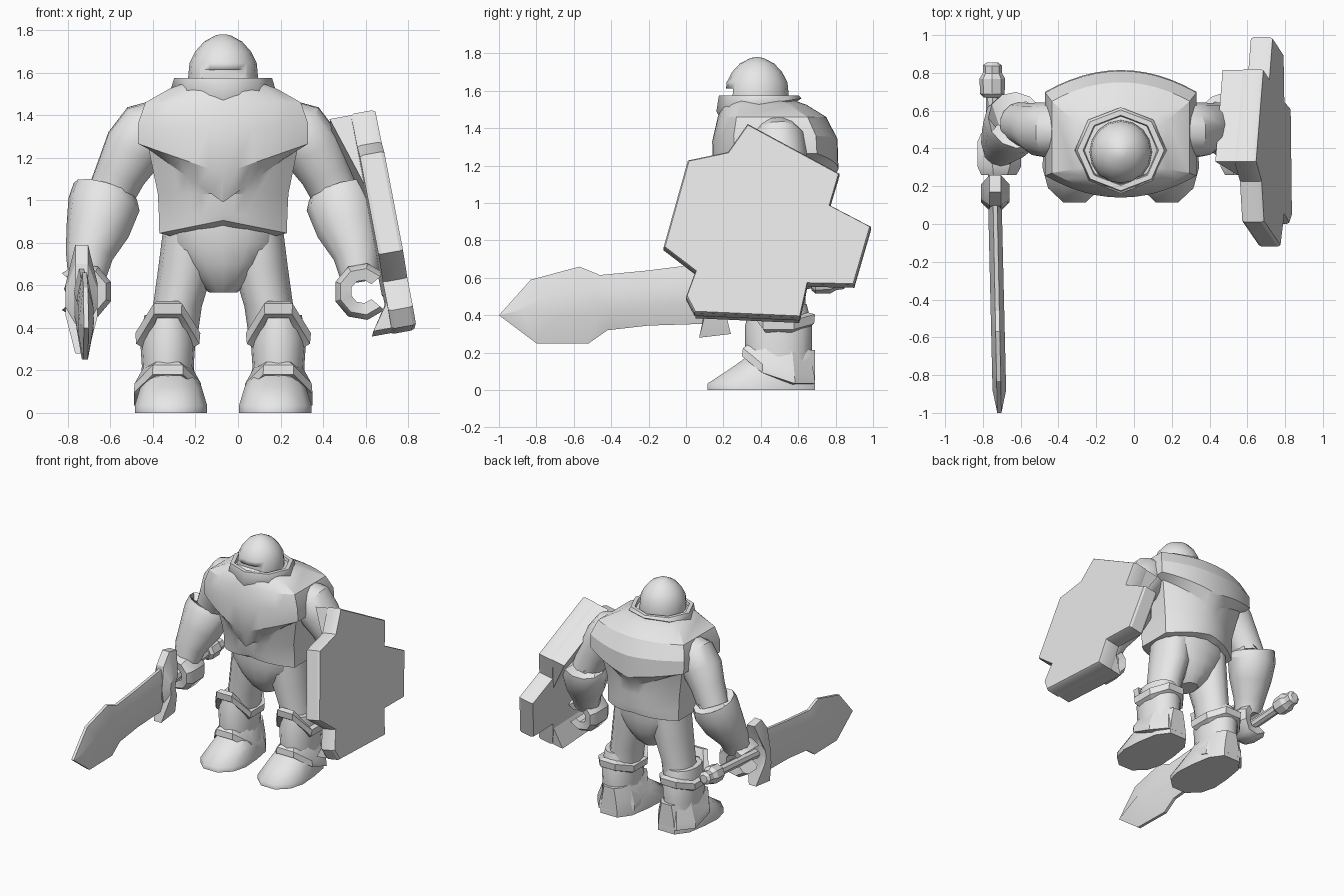
import bpy, bmesh, math
from mathutils import Vector

if "Cube" in bpy.data.objects:
    bpy.data.objects.remove(bpy.data.objects["Cube"])

CX = -0.07  # body symmetry line
grey = bpy.data.materials.new("plain_grey")
grey.diffuse_color = (0.8, 0.8, 0.8, 1)
grey.use_nodes = True
grey.node_tree.nodes["Principled BSDF"].inputs["Base Color"].default_value = grey.diffuse_color


def loft(name, rings, angle=35, closed=False):
    """Skin a list of equal-length point rings; cap the ends unless closed."""
    bm = bmesh.new()
    vs = [[bm.verts.new(p) for p in r] for r in rings]
    n = len(vs[0])
    count = len(vs) if closed else len(vs) - 1
    for k in range(count):
        a, b = vs[k], vs[(k + 1) % len(vs)]
        for i in range(n):
            j = (i + 1) % n
            bm.faces.new((a[i], a[j], b[j], b[i]))
    if not closed:
        bm.faces.new(vs[0][::-1])
        bm.faces.new(vs[-1])
    bmesh.ops.recalc_face_normals(bm, faces=bm.faces)
    me = bpy.data.meshes.new(name)
    bm.to_mesh(me)
    bm.free()
    me.materials.append(grey)
    ob = bpy.data.objects.new(name, me)
    bpy.context.collection.objects.link(ob)
    bpy.ops.object.select_all(action='DESELECT')
    ob.select_set(True)
    bpy.context.view_layer.objects.active = ob
    bpy.ops.object.shade_smooth_by_angle(angle=math.radians(angle))
    return ob


def ring(cx, cy, z, rx, ry, n=16, e=2.0, lift=None, turn=0.0):
    """Horizontal superellipse ring; lift(front, side) shifts height."""
    pts = []
    for i in range(n):
        t = 2 * math.pi * (i + turn) / n
        c, s = math.cos(t), math.sin(t)
        x = math.copysign(abs(c) ** (2 / e), c)
        y = math.copysign(abs(s) ** (2 / e), s)
        pts.append(Vector((cx + rx * x, cy + ry * y, z + (lift(-s, c) if lift else 0))))
    return pts


def lens(cy, z, w, side, depth, drop, n=12):
    """Ring of two bowed halves (front and back) with flat sides."""
    pts = []
    for sgn, k in ((-1, 1), (1, .6)):
        for i in range(n + 1):
            u = -sgn * (2 * i / n - 1) * -1
            u = -u if sgn > 0 else u
            u = (2 * i / n - 1) * (1 if sgn < 0 else -1)
            y = side + (depth - side) * (1 - u * u)
            pts.append(Vector((CX + w * u, cy + sgn * y, z - drop * k * (1 - abs(u)))))
    return pts


def tube(name, path, n=12, angle=35):
    """Round tube through (x, y, z, radius) stations."""
    P = [Vector(p[:3]) for p in path]
    rings = []
    for k, p in enumerate(P):
        d = (P[min(k + 1, len(P) - 1)] - P[max(k - 1, 0)]).normalized()
        u = d.cross(Vector((1, 0.01, 0.02))).normalized()
        v = d.cross(u)
        rings.append([p + path[k][3] * (u * math.cos(2 * math.pi * i / n) +
                     v * math.sin(2 * math.pi * i / n)) for i in range(n)])
    return loft(name, rings, angle)


def slab(name, outline, stations, mid, slope=0.0, skew=0.0, angle=20):
    """Side outline (y, z) swept across x; stations are (x, y scale, z scale)."""
    rings = []
    for x, sy, sz in stations:
        r = []
        for y, z in outline:
            zc = mid[1] + slope * (y - mid[0])
            r.append((x + skew * (y - mid[0]), mid[0] + (y - mid[0]) * sy, zc + (z - zc) * sz))
        rings.append(r)
    return loft(name, rings, angle)


# Torso armour: belt, waist, pointed chest plate and shoulders
layers = [(.49, .83, .24, .10, .20, -.04), (.49, .845, .30, .13, .26, -.06), (.49, .93, .302, .13, .27, 0),
          (.48, 1.03, .307, .14, .275, 0), (.48, 1.24, .35, .17, .285, .25), (.48, 1.265, .40, .22, .335, .14),
          (.475, 1.36, .40, .22, .335, .03), (.46, 1.46, .365, .19, .29, 0), (.42, 1.525, .25, .13, .225, 0),
          (.39, 1.555, .17, .09, .17, 0)]
loft("torso_armour", [lens(*l) for l in layers], 24)

# Pelvis
loft("pelvis", [ring(CX, .49, z, rx, ry, 16, 2.2) for z, rx, ry in
                [(.88, .28, .22), (.80, .275, .215), (.70, .20, .19), (.62, .125, .15), (.565, .065, .09)]])

# Open octagonal collar, lower at the front
col = [(1.48, .205, -.055), (1.525, .245, -.035), (1.575, .23, 0), (1.575, .20, 0), (1.50, .18, 0)]
loft("collar", [ring(CX, .39, z, r, r * .93, 8, 2, lambda f, s, k=k: k * f)
                for z, r, k in col], 50, closed=True)

# Helmet with a cut eye slot
helmet = loft("helmet", [ring(CX, .38, z, r, r * 1.03, 16) for z, r in
              [(1.48, .16), (1.57, .165), (1.645, .158), (1.70, .13), (1.745, .09), (1.775, .035), (1.78, .01)]], 40)
slot = loft("slot_cutter", [[(x, y, z) for y, z in
            [(.15, 1.575), (.25, 1.575), (.25, 1.612), (.15, 1.612)]] for x in (CX - .1, CX + .1)])
slot.hide_render = True
slot.hide_viewport = True
cut = helmet.modifiers.new("slot", 'BOOLEAN')
cut.object = slot
cut.solver = 'EXACT'

# Limbs on both sides
for s, side in ((-1, "right"), (1, "left")):
    def X(off):
        return CX + s * off

    # Thigh
    loft(side + "_thigh", [ring(X(o), .5, z, rx, ry, 12) for o, z, rx, ry in
         [(.16, .84, .125, .17), (.175, .68, .13, .165), (.215, .5, .115, .14), (.235, .36, .115, .14)]], 50)
    # Flared boot cuff with a raised knee flap
    flap = lambda f, sd: .14 if f > .8 else (.03 if f < -.8 else 0)
    cuff = [(.305, .125, .17), (.325, .16, .205), (.375, .165, .21), (.385, .13, .17), (.33, .105, .14)]
    loft(side + "_boot_cuff", [ring(X(.26), .495, z, rx, ry, 8, 2.1, flap, .5)
         for z, rx, ry in cuff], 25, closed=True)
    # Boot shaft
    loft(side + "_boot_shaft", [ring(X(.26), .495, z, rx, ry, 16, 2.1) for z, rx, ry in
         [(.46, .11, .15), (.34, .13, .18), (.22, .122, .178), (.10, .13, .175)]], 40)
    # Ankle skirt arched over the instep
    arch = lambda k: (lambda f, sd: k * (1 if f > .8 else .4 if f > 0 else 0))
    skirt = [(.24, .118, .17, 0), (.19, .125, .18, .05), (.08, .168, .205, .145),
             (.035, .172, .21, .145), (.03, .13, .17, .145)]
    loft(side + "_ankle_skirt", [ring(X(.26), .495, z, rx, ry, 8, 2.2, arch(k), .5)
         for z, rx, ry, k in skirt], 25)
    # Foot tapering to the toe
    half = [(.69, .07), (.60, .135), (.45, .16), (.30, .17), (.19, .14), (.115, .06)]
    base = [(X(.245 + w), y) for y, w in half] + [(X(.245 - w), y) for y, w in half[::-1]]
    foot = []
    for z, k, front in [(0, 1, 0), (.035, 1, 0), (.12, .85, .13), (.215, .6, .26)]:
        foot.append([(X(.245) + (x - X(.245)) * k,
                      .69 - (.69 - y) * (.575 - front) / .575, z) for x, y in base])
    loft(side + "_foot", foot, 50)
    # Arm
    tube(side + "_upper_arm", [(X(.28), .49, 1.36, .12), (X(.355), .495, 1.325, .148), (X(.42), .50, 1.24, .145),
                               (X(.48), .52, 1.13, .122), (X(.54), .535, 1.0, .11)], 14)
    # Gauntlet
    tube(side + "_gauntlet", [(X(.545), .545, 1.03, .115), (X(.553), .55, 1.04, .155), (X(.56), .53, .98, .17),
                              (X(.59), .48, .86, .15), (X(.63), .42, .74, .112), (X(.64), .39, .64, .09)], 12, 30)
    # Curled hand
    curl = []
    for deg in range(40, 321, 40):
        t = math.radians(deg)
        c, n = math.cos(t), math.sin(t)
        w = .11 if deg < 230 else .085
        curl.append([(X(.655 + r * c), .37 + y, .57 + r * 1.0 * n)
                     for r, y in [(.055, -w * .9), (.11, -w), (.135, -w * .6), (.135, w * .6), (.11, w), (.055, w * .9)]])
    loft(side + "_hand", curl, 35)

# Sword
SX = -.735
blade = [(-1, .40), (-.83, .59), (-.57, .66), (-.46, .615), (-.2, .64), (.12, .68),
         (.12, .355), (-.2, .345), (-.42, .32), (-.52, .25), (-.80, .25)]
slab("blade", blade, [(SX - .03, .85, .35), (SX - .005, 1, 1), (SX + .017, 1, 1), (SX + .042, .85, .35)],
     (-.2, .49), .06, -.02)
guard = [(.07, .28), (.24, .30), (.21, .42), (.20, .53), (.22, .66), (.26, .77), (.17, .79), (.10, .70), (.08, .53), (.10, .42)]
slab("guard", guard, [(SX - .075, .5, .3), (SX - .03, 1, 1), (SX + .03, 1, 1), (SX + .075, .5, .3)], (.16, .53))
tube("handle", [(SX, .15, .53, .035), (SX - .01, .45, .56, .035), (SX - .015, .70, .58, .035)], 8)
tube("pommel", [(SX - .015, .67, .58, .045), (SX - .015, .69, .58, .065), (SX - .015, .77, .585, .068),
                (SX - .015, .80, .585, .05), (SX - .015, .84, .59, .05), (SX - .015, .855, .59, .03)], 8, 25)


# Shield: cross-shaped leaning plate with thick inward ends
def lean(y, z, depth):
    return (.915 - .185 * z - .02 * y - depth, y, z - .18 * depth)


cross = [(-.12, .765), (.01, 1.23), (.225, 1.275), (.33, 1.425), (.82, 1.16), (.77, .99), (.99, .875),
         (.90, .565), (.65, .57), (.61, .39), (.045, .415), (.0, .50), (.05, .635)]
mid = (.43, .85)
plate = []
for d, k in [(.115, .985), (.10, 1), (.015, 1), (0, .985)]:
    plate.append([lean(mid[0] + (y - mid[0]) * k, mid[1] + (z - mid[1]) * k, d) for y, z in cross])
loft("shield_plate", plate, 25)


def shield_end(name, rim_a, rim_b, in_a, in_b, depth):
    ends = []
    for (y, z), (yi, zi) in ((rim_a, in_a), (rim_b, in_b)):
        ends.append([lean(y, z, .09), lean(y, z, depth), lean(yi, zi, .10)])
    loft(name, ends, 20)


shield_end("shield_top_wedge", (.33, 1.42), (.815, 1.16), (.22, 1.05), (.72, .86), .215)
shield_end("shield_bottom_wedge", (.05, .42), (.605, .395), (.06, .56), (.63, .55), .20)
